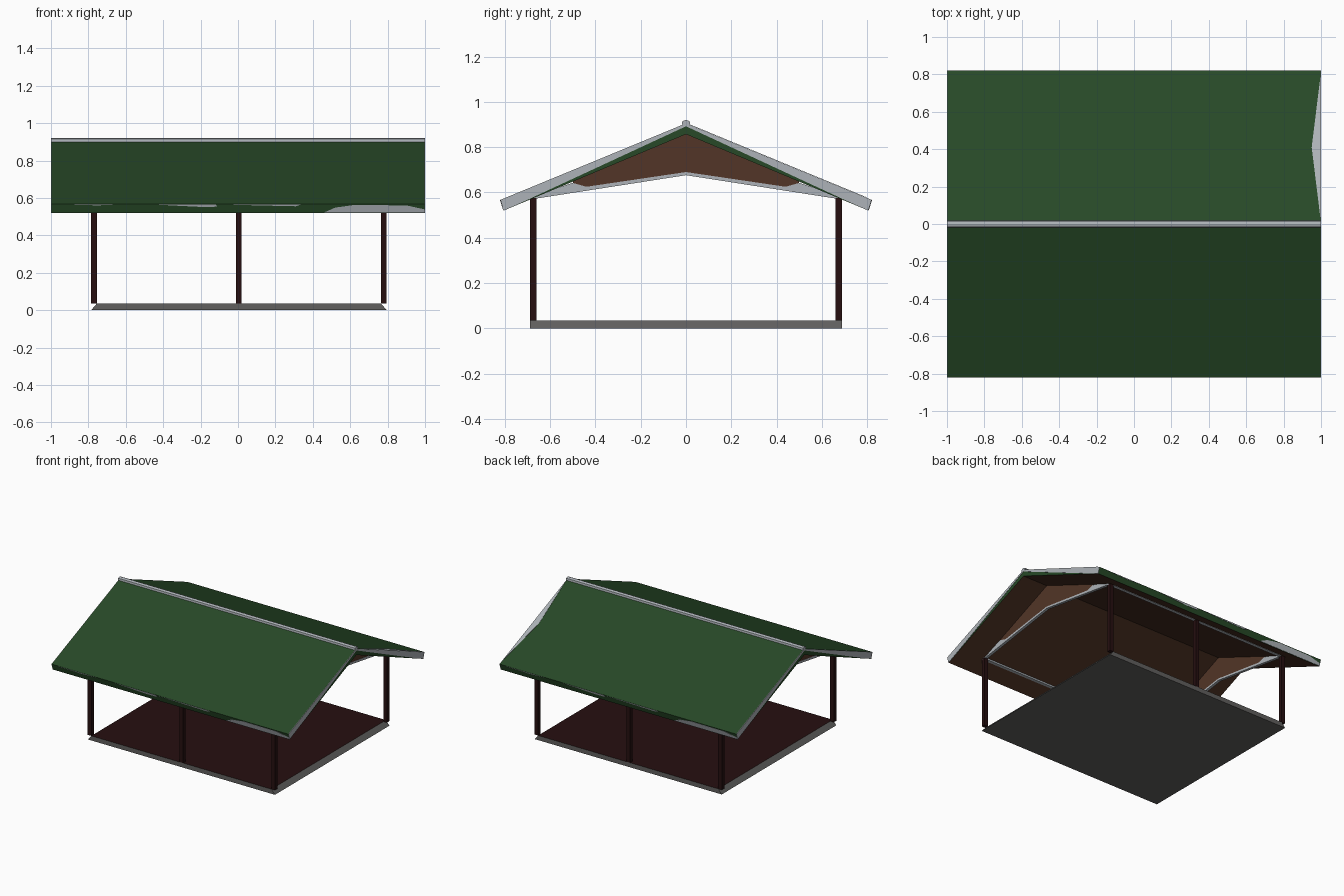
import bpy
import bmesh
from mathutils import Matrix, Vector

if "Cube" in bpy.data.objects:
    bpy.data.objects.remove(bpy.data.objects["Cube"])


def material(name, rgb):
    m = bpy.data.materials.new(name)
    m.use_nodes = True
    m.diffuse_color = (*rgb, 1)
    m.node_tree.nodes["Principled BSDF"].inputs["Base Color"].default_value = (*rgb, 1)
    return m


GREEN = material("roof green", (0.02, 0.066, 0.02))
METAL = material("light metal", (0.42, 0.45, 0.48))
BROWN = material("wood brown", (0.085, 0.036, 0.02))
DARK = material("dark red brown", (0.019, 0.0048, 0.005))
STONE = material("concrete grey", (0.12, 0.117, 0.113))


def prism(name, points, push, *mats):
    """Extrude a flat outline of 3D points along the vector push."""
    bm = bmesh.new()
    face = bm.faces.new([bm.verts.new(p) for p in points])
    new = bmesh.ops.extrude_face_region(bm, geom=[face], use_keep_orig=True)["geom"]
    bmesh.ops.translate(bm, vec=Vector(push),
                        verts=[v for v in new if isinstance(v, bmesh.types.BMVert)])
    bmesh.ops.recalc_face_normals(bm, faces=bm.faces)
    mesh = bpy.data.meshes.new(name)
    bm.to_mesh(mesh)
    bm.free()
    for m in mats:
        mesh.materials.append(m)
    ob = bpy.data.objects.new(name, mesh)
    bpy.context.collection.objects.link(ob)
    return ob


def box(name, lo, hi, *mats):
    (a, b, c), (d, e, f) = lo, hi
    return prism(name, [(a, b, c), (d, b, c), (d, e, c), (a, e, c)], (0, 0, f - c), *mats)


def paint(ob, rule):
    """Give the second material to faces whose normal passes the rule."""
    for p in ob.data.polygons:
        p.material_index = int(rule(p.normal))


def mirrored(half):
    """Complete a half outline across y = 0."""
    return half + [(-y, z) for y, z in reversed(half) if y > 0]


def turn(ob):
    """Rotate the part half a turn about the vertical axis."""
    ob.data.transform(Matrix.Rotation(3.14159265, 4, "Z"))


# Floor slab with sloped ends and a dark deck
W, E, D = -0.785, 0.795, 0.69
slab = prism("floor_slab", [(W, -D, 0), (E, -D, 0), (E - 0.03, -D, 0.035), (W + 0.03, -D, 0.035)],
             (0, 2 * D, 0), STONE, DARK)
paint(slab, lambda n: n.z > 0.9)

# Posts and the beams resting on them
POSTS = {"right": -0.77, "middle": 0.005, "left": 0.78}
for side, s in (("front", -1), ("back", 1)):
    y = s * 0.675
    for where, x in POSTS.items():
        box(f"{side}_{where}_post", (x - 0.015, y - 0.015, 0.035), (x + 0.015, y + 0.015, 0.575), DARK)
    box(f"{side}_beam", (W, y - 0.012, 0.567), (E, y + 0.012, 0.582), METAL)

# Roof slab with a wooden underside
RIDGE, EAVE, LIP = (0, 0.905), (0.82, 0.567), (0.805, 0.52)
for side, s in (("front", -1), ("back", 1)):
    outline = [RIDGE, EAVE, LIP, (0, 0.857)]
    slope = prism(f"{side}_roof_slope", [(-0.998, s * y, z) for y, z in outline],
                  (1.996, 0, 0), GREEN, BROWN)
    paint(slope, lambda n: n.z < -0.6)

# Ridge cap
cap = mirrored([(0, 0.92), (0.016, 0.915), (0.018, 0.9)])
prism("ridge_cap", [(-1, y, z) for y, z in cap], (2, 0, 0), METAL)

# Metal rake trim, wide at the eaves and narrow at the ridge
trim = [(0, 0.905), EAVE, LIP, (0.69, 0.572), (0, 0.892)]
for end, x in (("left", 0.997), ("right", -1.0)):
    for side, s in (("front", -1), ("back", 1)):
        prism(f"{side}_{end}_rake_trim", [(x, s * y, z) for y, z in trim], (0.003, 0, 0), METAL)

# Gable panels over a cambered metal tie
panel = mirrored([(0, 0.858), (0.5, 0.651), (0.5, 0.64), (0.44, 0.625), (0, 0.69)])
tie = [(0, 0.69), (0.44, 0.625), (0.5, 0.642), (0.68, 0.583), (0.68, 0.57), (0, 0.676)]
for end, x in (("left", 0.78), ("right", -0.77)):
    prism(f"{end}_gable_panel", [(x - 0.008, y, z) for y, z in panel], (0.016, 0, 0), BROWN)
    for side, s in (("front", -1), ("back", 1)):
        prism(f"{side}_{end}_gable_tie", [(x - 0.01, s * y, z) for y, z in tie], (0.02, 0, 0), METAL)


# Exposed metal patches along the eave edges
def on_eave(x, t):
    """Point on the front eave face, t from the lip to the top edge."""
    y = LIP[0] + (EAVE[0] - LIP[0]) * t
    return (x, -y, LIP[1] + (EAVE[1] - LIP[1]) * t)


patches = [
    [(-0.95, 0.97), (-0.62, 0.97), (-0.75, 0.85)],
    [(-0.46, 0.97), (-0.12, 0.97), (-0.11, 0.7), (-0.2, 0.68), (-0.36, 0.85)],
    [(-0.1, 0.97), (0.34, 0.97), (0.31, 0.75), (0.1, 0.85)],
    [(0.46, 0.05), (0.52, 0.6), (0.62, 0.9), (0.9, 0.85), (0.998, 0.4), (0.998, 0.05)],
]
for side in ("front", "back"):
    for i, patch in enumerate(patches):
        ob = prism(f"{side}_eave_patch_{i + 1}", [on_eave(x, t) for x, t in patch],
                   (0, -0.002, 0), METAL)
        if side == "back":
            turn(ob)

# Bare metal wedge on the back slope
wedge = [(0.998, 0.02), (0.95, 0.41), (0.998, 0.8)]
prism("bare_roof_wedge", [(x, y, 0.9055 - 0.4122 * y) for x, y in wedge], (0, 0, 0.002), METAL)
